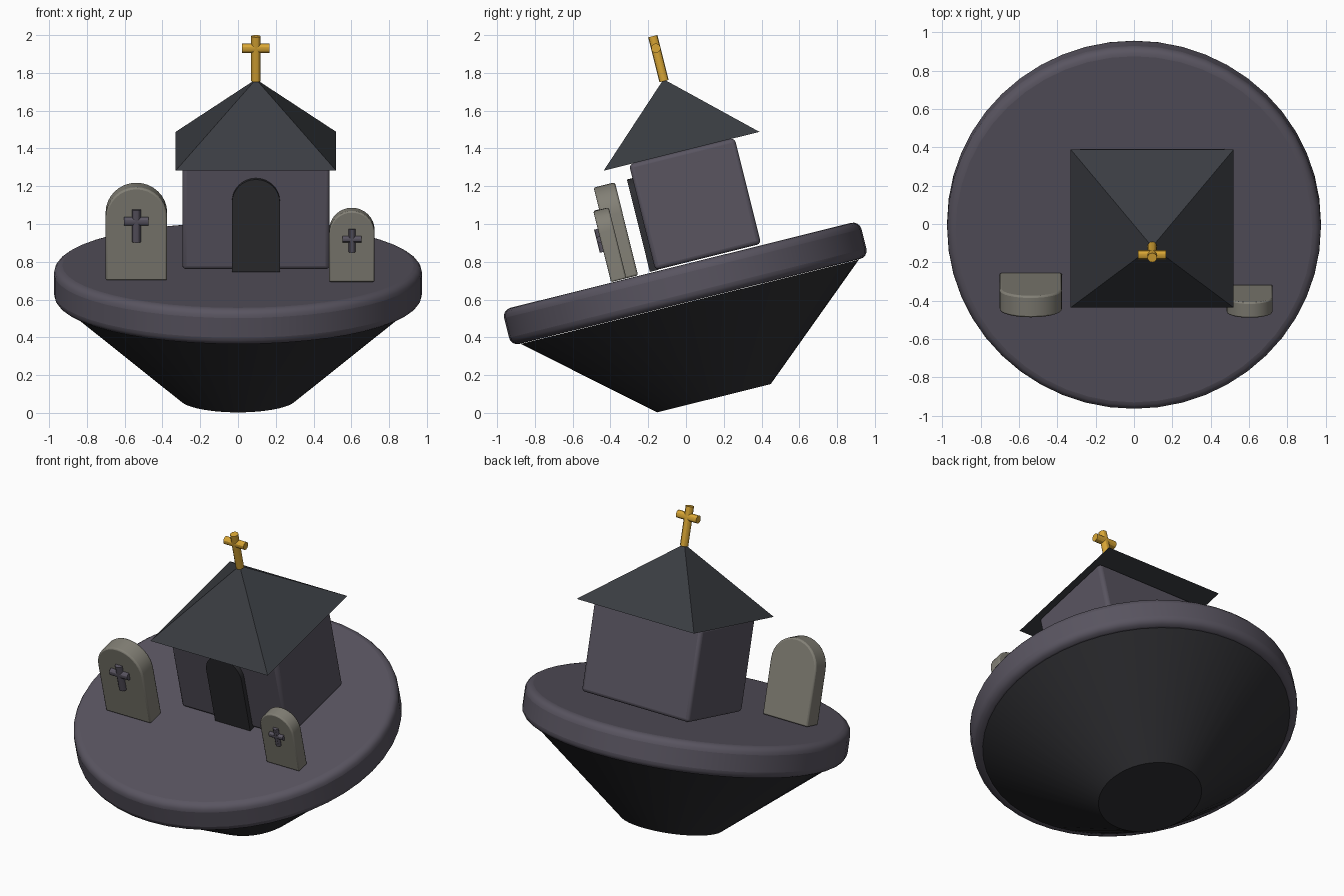
import bpy, bmesh, math
from mathutils import Matrix, Vector

if "Cube" in bpy.data.objects:
    bpy.data.objects.remove(bpy.data.objects["Cube"])

# Everything is built upright around the disc underside, then tilted as one piece
TILT = Matrix.Translation((0, 0.02, 0.59)) @ Matrix.Rotation(math.radians(14), 4, 'X')


def material(name, rgb):
    m = bpy.data.materials.new(name)
    m.diffuse_color = (*rgb, 1)
    m.use_nodes = True
    m.node_tree.nodes["Principled BSDF"].inputs["Base Color"].default_value = m.diffuse_color
    return m


PURPLE = material("purple_stone", (0.10, 0.09, 0.118))
DARK = material("dark_earth", (0.027, 0.027, 0.031))
SLATE = material("slate_roof", (0.042, 0.046, 0.054))
GREY = material("warm_grey_stone", (0.225, 0.215, 0.18))
GOLD = material("gold", (0.69, 0.38, 0.035))


def finish(name, bm, mat, bevel=0.0, segments=3):
    bmesh.ops.recalc_face_normals(bm, faces=bm.faces)
    mesh = bpy.data.meshes.new(name)
    bm.to_mesh(mesh)
    bm.free()
    mesh.materials.append(mat)
    ob = bpy.data.objects.new(name, mesh)
    bpy.context.collection.objects.link(ob)
    ob.matrix_world = TILT
    if bevel:
        mod = ob.modifiers.new("bevel", 'BEVEL')
        mod.width, mod.segments = bevel, segments
        mod.limit_method, mod.angle_limit = 'ANGLE', math.radians(40)
    bpy.ops.object.select_all(action='DESELECT')
    ob.select_set(True)
    bpy.context.view_layer.objects.active = ob
    bpy.ops.object.shade_smooth_by_angle(angle=math.radians(30))
    return ob


def cone(name, mat, r1, r2, z1, z2, sides, xy=(0, 0), turn=0, **kw):
    bm = bmesh.new()
    m = Matrix.Translation((*xy, (z1 + z2) / 2)) @ Matrix.Rotation(turn, 4, 'Z')
    bmesh.ops.create_cone(bm, cap_ends=True, segments=sides, radius1=r1,
                          radius2=r2, depth=z2 - z1, matrix=m)
    return finish(name, bm, mat, **kw)


def box(name, mat, lo, hi, **kw):
    bm = bmesh.new()
    bmesh.ops.create_cube(bm, size=1)
    lo, hi = Vector(lo), Vector(hi)
    for v in bm.verts:
        v.co = (lo + hi) / 2 + v.co * (hi - lo)
    return finish(name, bm, mat, **kw)


def arched_slab(name, mat, x, half, z0, spring, front, back, rise=None, **kw):
    """Rectangle with a round top, extruded from front to back."""
    rise = rise or half
    steps = 16
    pts = [(x - half, z0), (x + half, z0)]
    for i in range(steps + 1):
        a = math.pi * i / steps
        pts.append((x + half * math.cos(a), spring + rise * math.sin(a)))
    bm = bmesh.new()
    face = bm.faces.new([bm.verts.new((px, front, pz)) for px, pz in pts])
    out = bmesh.ops.extrude_face_region(bm, geom=[face])
    moved = [g for g in out["geom"] if isinstance(g, bmesh.types.BMVert)]
    bmesh.ops.translate(bm, vec=(0, back - front, 0), verts=moved)
    return finish(name, bm, mat, **kw)


def round_cross(name, mat, x, y, z0, z1, bar_z, bar_half, r):
    """Two crossing round bars."""
    bm = bmesh.new()
    for length, m in (
        (z1 - z0, Matrix.Translation((x, y, (z0 + z1) / 2))),
        (2 * bar_half, Matrix.Translation((x, y, bar_z)) @ Matrix.Rotation(math.pi / 2, 4, 'Y')),
    ):
        bmesh.ops.create_cone(bm, cap_ends=True, segments=12, radius1=r,
                              radius2=r, depth=length, matrix=m)
    return finish(name, bm, mat)


# Floating island
cone("island_underside", DARK, 0.31, 0.922, -0.528, -0.002, 48)
cone("island_top", PURPLE, 0.975, 0.975, 0.0, 0.197, 48, bevel=0.045, segments=4)

# Chapel
CX, CY = 0.095, 0.15
box("chapel_walls", PURPLE, (CX - 0.39, CY - 0.287, 0.205), (CX + 0.39, CY + 0.29, 0.782), bevel=0.022)
arched_slab("chapel_door", DARK, CX, 0.127, 0.203, 0.58, -0.167, -0.12)
cone("chapel_roof", SLATE, 0.425 * math.sqrt(2), 0, 0.782, 1.175, 4, xy=(CX, CY), turn=math.pi / 4)
round_cross("roof_cross", GOLD, CX, CY, 1.165, 1.41, 1.344, 0.073, 0.025)

# Gravestones with raised crosses
arched_slab("left_gravestone", GREY, -0.538, 0.163, 0.2, 0.545, -0.348, -0.232, bevel=0.01, segments=2)
round_cross("left_gravestone_cross", PURPLE, -0.538, -0.35, 0.413, 0.589, 0.525, 0.065, 0.024)
arched_slab("right_gravestone", GREY, 0.603, 0.12, 0.2, 0.467, -0.38, -0.296, bevel=0.008, segments=2)
round_cross("right_gravestone_cross", PURPLE, 0.603, -0.382, 0.365, 0.491, 0.434, 0.05, 0.018)
